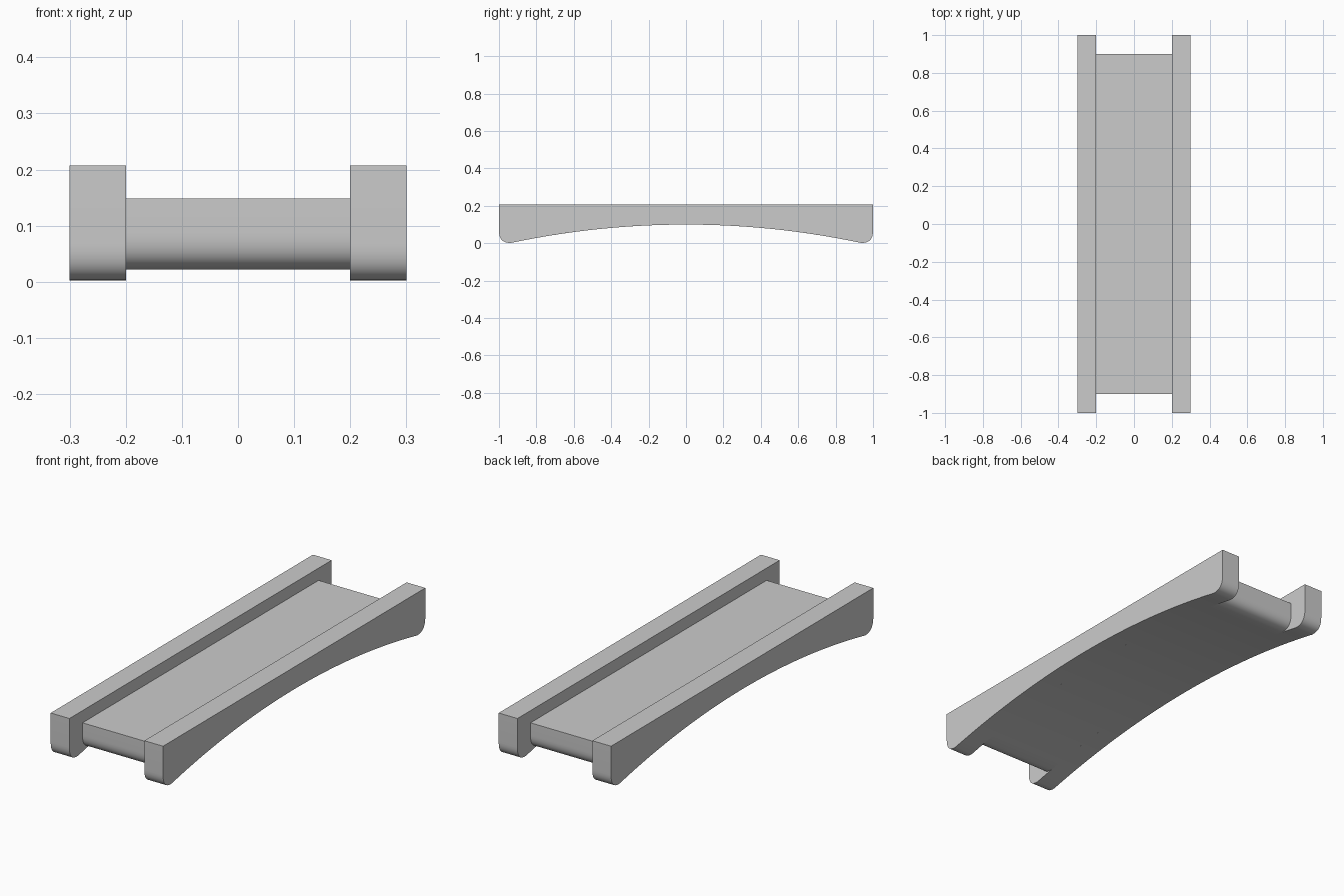
import bpy
import math
from mathutils import Vector

cube = bpy.data.objects.get("Cube")
if cube:
    bpy.data.objects.remove(cube, do_unlink=True)

# Single stone grey
grey = bpy.data.materials.new("stone_grey")
grey.use_nodes = True
colour = (0.6, 0.6, 0.6, 1)
grey.diffuse_color = colour
bsdf = next(n for n in grey.node_tree.nodes if n.type == 'BSDF_PRINCIPLED')
bsdf.inputs["Base Color"].default_value = colour

ARCH_RISE, ARCH_HALF = 0.1, 0.945
ARCH_RADIUS = (ARCH_RISE ** 2 + ARCH_HALF ** 2) / (2 * ARCH_RISE)


def arch(y):
    """Height of the shared arched underside."""
    return ARCH_RISE - ARCH_RADIUS + math.sqrt(ARCH_RADIUS ** 2 - y * y)


def profile(end, top, foot, corner):
    """Side outline: flat top, arched underside, rounded lower ends."""
    start = Vector((end, arch(foot) + corner))
    finish = Vector((foot, arch(foot)))
    slope = foot / ARCH_RADIUS
    control = Vector((end, arch(foot) - slope * (end - foot) * 0.3))
    steps = 10
    curve = []
    for i in range(steps + 1):
        t = i / steps
        curve.append(start * (1 - t) ** 2 + control * 2 * t * (1 - t) + finish * t * t)
    right = [(end, top)] + [tuple(p) for p in curve]
    count = 32
    middle = [(foot * (1 - 2 * i / count), arch(foot * (1 - 2 * i / count)))
              for i in range(1, count)]
    left = [(-y, z) for y, z in reversed(right)]
    return right + middle + left


def extrude(name, outline, x0, x1):
    """Extrude a side outline across the width."""
    n = len(outline)
    verts = [(x, y, z) for x in (x0, x1) for y, z in outline]
    faces = [tuple(reversed(range(n))), tuple(range(n, 2 * n))]
    faces += [(i, (i + 1) % n, n + (i + 1) % n, n + i) for i in range(n)]
    mesh = bpy.data.meshes.new(name)
    mesh.from_pydata(verts, [], faces)
    # Orient all faces outwards
    import bmesh
    bm = bmesh.new()
    bm.from_mesh(mesh)
    bmesh.ops.recalc_face_normals(bm, faces=bm.faces)
    bm.to_mesh(mesh)
    bm.free()
    mesh.materials.append(grey)
    obj = bpy.data.objects.new(name, mesh)
    bpy.context.collection.objects.link(obj)
    bpy.ops.object.select_all(action='DESELECT')
    obj.select_set(True)
    bpy.context.view_layer.objects.active = obj
    bpy.ops.object.shade_smooth_by_angle(angle=math.radians(35))


# Side parapets and the lower deck between them
parapet = profile(end=1.0, top=0.207, foot=0.935, corner=0.065)
extrude("left_parapet", parapet, 0.2, 0.3)
extrude("right_parapet", parapet, -0.3, -0.2)
extrude("deck", profile(end=0.9, top=0.148, foot=0.835, corner=0.065), -0.2, 0.2)
